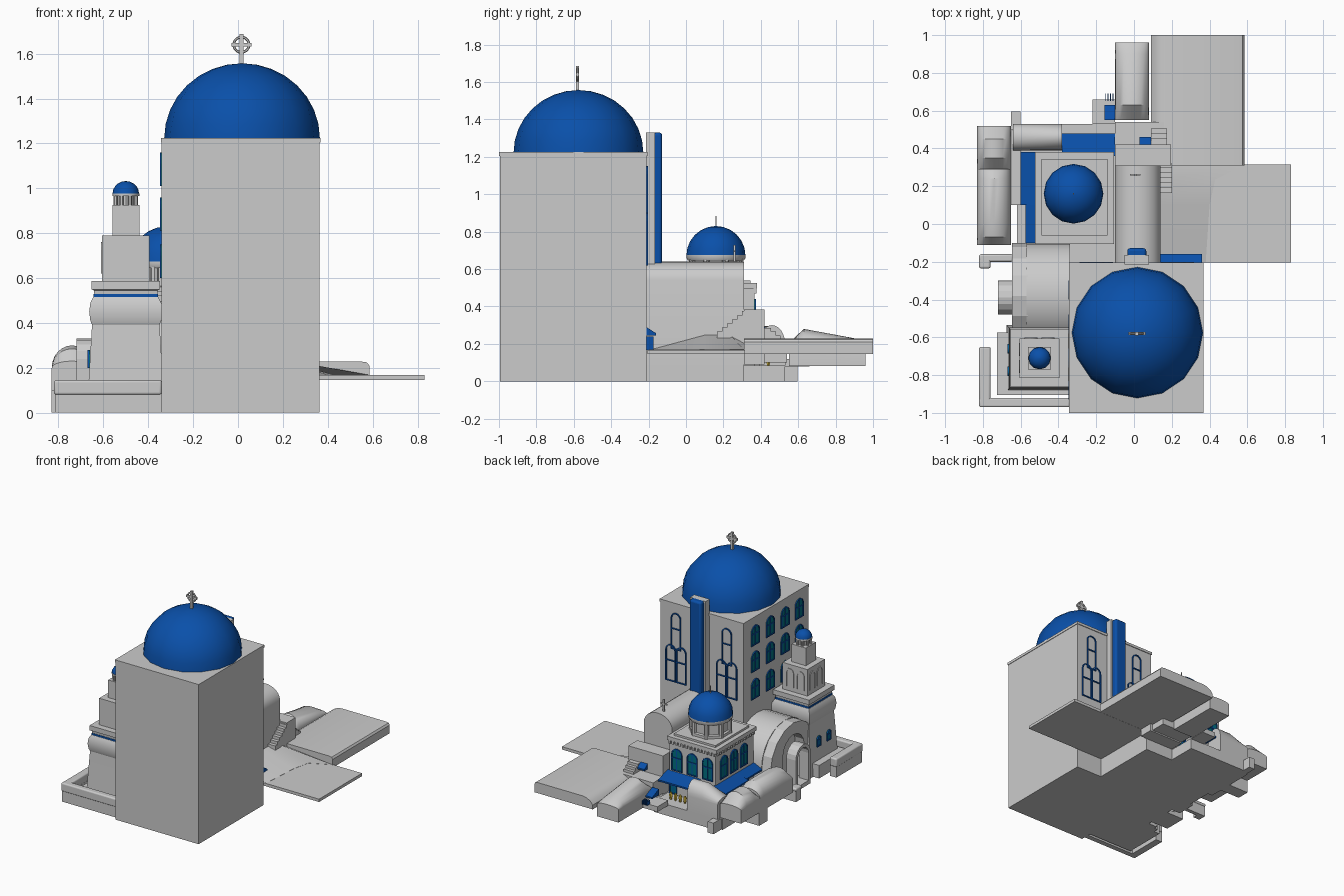
import bpy, bmesh, math
from math import sin, cos, pi

if "Cube" in bpy.data.objects:
    bpy.data.objects.remove(bpy.data.objects["Cube"])

def material(name, c):
    m = bpy.data.materials.new(name)
    m.diffuse_color = (*c, 1)
    m.use_nodes = True
    m.node_tree.nodes["Principled BSDF"].inputs["Base Color"].default_value = m.diffuse_color
    return m

BLUE = material("blue_paint", (0.003, 0.08, 0.4))
TEAL = material("teal_glass", (0.0, 0.16, 0.22))
YELLOW = material("yellow_flowers", (0.7, 0.5, 0.05))

def loft(name, rings, mat=None, bevel=0, smooth=True):
    """Skin equal-length point rings and cap both ends."""
    bm = bmesh.new()
    vs = [[bm.verts.new(p) for p in r] for r in rings]
    n = len(rings[0])
    for a, b in zip(vs, vs[1:]):
        for i in range(n):
            bm.faces.new((a[i], a[(i + 1) % n], b[(i + 1) % n], b[i]))
    bm.faces.new(vs[0])
    bm.faces.new(vs[-1])
    bmesh.ops.remove_doubles(bm, verts=bm.verts, dist=1e-5)
    bmesh.ops.recalc_face_normals(bm, faces=bm.faces)
    me = bpy.data.meshes.new(name)
    bm.to_mesh(me)
    bm.free()
    ob = bpy.data.objects.new(name, me)
    bpy.context.collection.objects.link(ob)
    if mat:
        me.materials.append(mat)
    if bevel:
        b = ob.modifiers.new("bevel", 'BEVEL')
        b.width, b.segments = bevel, 3
    if smooth:
        bpy.ops.object.select_all(action='DESELECT')
        ob.select_set(True)
        bpy.context.view_layer.objects.active = ob
        bpy.ops.object.shade_smooth_by_angle(angle=math.radians(35))
    return ob

def rect(x0, x1, y0, y1, z):
    return [(x0, y0, z), (x1, y0, z), (x1, y1, z), (x0, y1, z)]

def box(name, x0, x1, y0, y1, z0, z1, mat=None, bevel=0):
    return loft(name, [rect(x0, x1, y0, y1, z0), rect(x0, x1, y0, y1, z1)], mat, bevel, bevel > 0)

def lathe(name, cx, cy, prof, seg, mat=None, turn=0.0):
    return loft(name, [[(cx + r * cos(turn + 2 * pi * i / seg), cy + r * sin(turn + 2 * pi * i / seg), z)
                        for i in range(seg)] for r, z in prof], mat)

def dome(name, cx, cy, z, r, h, seg, n):
    prof = [(max(r * cos(pi / 2 * k / n), 0.002), z + h * sin(pi / 2 * k / n)) for k in range(n + 1)]
    lathe(name, cx, cy, prof, seg, BLUE)

def square_tower(name, cx, cy, prof, mat=None):
    loft(name, [rect(cx - h, cx + h, cy - h, cy + h, z) for h, z in prof], mat)

def vault(name, axis, b0, b1, z0, zs, rise, stations):
    """Barrel vault; stations = (position along axis, fraction of rise)."""
    rings, c, w = [], (b0 + b1) / 2, (b1 - b0) / 2
    for a, f in stations:
        prof = [(b0, z0)] + [(c - w * cos(pi * k / 12), zs + rise * f * sin(pi * k / 12)) for k in range(13)] + [(b1, z0)]
        rings.append([(a, b, z) if axis == 'x' else (b, a, z) for b, z in prof])
    loft(name, rings)

def on_wall(side, c):
    if side == 'back':
        return lambda u, d, z: (u, c + d, z)
    return lambda u, d, z: (c - d, u, z)

def arch_path(u, z, w, h, n=8):
    r = w / 2
    return [(u - r, z)] + [(u - r * cos(pi * k / n), z + h - r + r * sin(pi * k / n)) for k in range(n + 1)] + [(u + r, z)]

def arch_band(name, f, u, z, w, h, t, depth, mat=None, top=None):
    rings = []
    for (a, b), (c, d) in zip(arch_path(u, z, w, h), arch_path(u, z, w - 2 * t, h - (top or t))):
        rings.append([f(a, 0, b), f(a, depth, b), f(c, depth, d), f(c, 0, d)])
    loft(name, rings, mat, smooth=False)

def bar(name, f, u0, u1, z0, z1, depth, mat):
    loft(name, [[f(u0, d, z0), f(u1, d, z0), f(u1, d, z1), f(u0, d, z1)] for d in (0, depth)], mat, smooth=False)

def window(name, side, c, u, z, w, h, glass=True):
    f = on_wall(side, c)
    if glass:
        p = arch_path(u, z, w, h)
        loft(name + "_glass", [[f(a, d, b) for a, b in p] for d in (-0.002, 0.003)], TEAL, smooth=False)
        bar(name + "_mullion", f, u - 0.003, u + 0.003, z, z + h - 0.004, 0.006, BLUE)
    arch_band(name + "_frame", f, u, z, w, h, 0.008, 0.008, BLUE)
    for k in (0, 0.55):
        bar(name + "_rail", f, u - w / 2, u + w / 2, z + h * k, z + h * k + 0.008, 0.008, BLUE)

# Main tower with cornice, dome and ringed cross
box("main_tower", -0.34, 0.363, -0.995, -0.21, 0, 1.205)
box("main_cornice", -0.343, 0.367, -1.0, -0.205, 1.205, 1.225)
dome("main_dome", 0.018, -0.575, 1.222, 0.347, 0.335, 16, 8)
box("cross_post", 0.006, 0.024, -0.589, -0.571, 1.54, 1.687)
box("cross_arms", -0.03, 0.06, -0.587, -0.573, 1.632, 1.648)
bpy.ops.mesh.primitive_torus_add(major_radius=0.034, minor_radius=0.006, major_segments=20, minor_segments=6,
                                 location=(0.015, -0.58, 1.64), rotation=(pi / 2, 0, 0))
bpy.context.object.name = "cross_ring"

# Tower rear pilaster and tall blue fin
box("rear_pilaster", -0.05, 0.08, -0.215, -0.165, 0.55, 1.33)
box("blue_fin", -0.035, 0.065, -0.18, -0.128, 0.6, 1.33, BLUE, 0.015)

# Tower windows
for y in (-0.35, -0.53, -0.71, -0.88):
    for z in (0.6, 0.81, 1.01):
        window("side_window", 'left', -0.34, y, z, 0.1, 0.15)
for s in (-1, 1):
    x = 0.015 + s * 0.215
    window("rear_upper_arch", 'back', -0.21, x, 0.87, 0.085, 0.28, False)
    for k in (-1, 1):
        window("rear_lower_arch", 'back', -0.21, x + k * 0.045, 0.62, 0.085, 0.28, False)

# Small church: block, dentilled cornice, drum and dome
box("podium", -0.62, 0.14, -0.21, 0.31, 0, 0.09)
box("rear_podium", -0.62, -0.1, 0.3, 0.53, 0, 0.085)
box("church_block", -0.505, -0.115, -0.095, 0.365, 0, 0.5)
box("church_cornice", -0.525, -0.105, -0.105, 0.38, 0.495, 0.525)
box("church_roof_step", -0.49, -0.14, -0.06, 0.345, 0.52, 0.54)
for i in range(14):
    box("dentil", -0.505 + i * 0.029, -0.49 + i * 0.029, 0.36, 0.376, 0.47, 0.496)
    box("dentil", -0.52, -0.5, -0.09 + i * 0.033, -0.075 + i * 0.033, 0.47, 0.496)
for x in (-0.18, -0.31, -0.44):
    window("church_rear_window", 'back', 0.365, x, 0.27, 0.09, 0.17)
for y in (0.265, 0.145, 0.025):
    window("church_side_window", 'left', -0.505, y, 0.27, 0.09, 0.17)
lathe("drum", -0.32, 0.16, [(0.15, 0.53), (0.15, 0.56), (0.135, 0.565), (0.135, 0.66)], 8, None, pi / 8)
lathe("drum_ring", -0.32, 0.16, [(0.15, 0.645), (0.158, 0.66), (0.158, 0.675)], 16)
for i in range(8):
    a = pi / 8 + i * pi / 4
    lathe("drum_pillar", -0.32 + 0.135 * cos(a), 0.16 + 0.135 * sin(a), [(0.018, 0.54), (0.018, 0.66)], 8)
dome("church_dome", -0.32, 0.16, 0.672, 0.158, 0.158, 16, 6)
box("dome_spike", -0.323, -0.317, 0.157, 0.163, 0.82, 0.885)

# Vaulted nave with gable cross
vault("nave", 'y', -0.1, 0.14, 0, 0.54, 0.1, [(-0.21, 1), (0.31, 1)])
box("nave_cross_post", 0.0, 0.012, 0.255, 0.265, 0.62, 0.73)
box("nave_cross_arms", -0.022, 0.034, 0.256, 0.264, 0.69, 0.7)

# Landing and stairs
box("landing", -0.1, 0.195, 0.31, 0.42, 0.09, 0.385)
box("lower_landing", -0.1, 0.175, 0.42, 0.54, 0.1, 0.225)
for i in range(6):
    box("stair", 0.14, 0.2, 0.165 + i * 0.027, 0.32, 0.15, 0.265 + i * 0.022)
for i in range(4):
    box("lower_step", 0.09, 0.175, 0.42, 0.53 - i * 0.025, 0.2, 0.225 + i * 0.02)

# Right terrace, sloped mound and raised slab with a rounded inner edge
box("terrace", 0.12, 0.83, -0.205, 0.315, 0.146, 0.168)
mound = [(-0.2, 0.169, 0.38), (0.1, 0.25, 0.4), (0.235, 0.25, 0.43), (0.31, 0.21, 0.58)]
loft("mound", [[(0.13, y, 0.15), (0.13, y, z), (x, y, 0.169), (x, y, 0.15)] for y, z, x in mound])
slab = [(0.09, 0.147), (0.09, 0.18), (0.11, 0.205), (0.14, 0.221), (0.175, 0.228), (0.55, 0.228), (0.575, 0.224),
        (0.585, 0.21), (0.585, 0.147)]
loft("raised_slab", [[(x, y, z) for x, z in slab] for y in (0.31, 1.0)])

# Rounded rear and left houses
vault("rear_house", 'y', -0.1, 0.08, 0.082, 0.18, 0.1, [(0.55, 0.25), (0.63, 1), (0.9, 0.5), (0.96, 0.15)])
vault("left_house_long", 'y', -0.83, -0.65, 0.1, 0.2, 0.1, [(-0.11, 0.3), (-0.07, 0.85), (0.0, 1), (0.24, 1), (0.29, 0.6)])
vault("left_house_hip", 'y', -0.83, -0.65, 0.1, 0.2, 0.1, [(0.29, 0.3), (0.35, 0.95), (0.45, 0.95), (0.52, 0.2)])
vault("back_house", 'x', 0.39, 0.53, 0.08, 0.2, 0.1, [(-0.64, 0.3), (-0.5, 1), (-0.38, 1)])
box("left_link", -0.66, -0.6, 0.1, 0.5, 0, 0.2)
box("low_wall", -0.65, -0.6, 0.3, 0.595, 0, 0.085)
box("back_porch", -0.22, -0.1, 0.53, 0.66, 0.08, 0.12)
for i in range(4):
    box("porch_rail", -0.152 + i * 0.013, -0.148 + i * 0.013, 0.65, 0.69, 0.12, 0.15, BLUE)

# Blue awnings and shop fronts
def awning(name, x0, x1, y0, y1, z, side):
    top = rect(x0, x1, y0, y1, z + 0.012)
    lift = {'back': (0, 1), 'left': (1, 2)}[side]
    top = [(x, y, zz + (0.035 if i in lift else 0)) for i, (x, y, zz) in enumerate(top)]
    loft(name, [rect(x0, x1, y0, y1, z), top], BLUE, smooth=False)

awning("rear_awning", -0.38, -0.1, 0.36, 0.48, 0.215, 'back')
awning("side_awning", -0.6, -0.5, 0.1, 0.38, 0.2, 'left')
awning("side_awning_low", -0.575, -0.5, -0.1, 0.1, 0.2, 'left')
awning("porch_awning", -0.155, -0.1, 0.55, 0.63, 0.15, 'back')
awning("landing_awning", 0.03, 0.09, 0.41, 0.46, 0.25, 'back')
awning("tower_awning", 0.14, 0.36, -0.215, -0.16, 0.245, 'back')
box("tower_door", 0.2, 0.27, -0.21, -0.175, 0.168, 0.24, BLUE)
for x in (-0.33, -0.15):
    window("shop_door", 'back', 0.366, x, 0.09, 0.06, 0.11)
for y in (0.0, 0.2):
    window("shop_side_door", 'left', -0.506, y, 0.09, 0.06, 0.11)
for i in range(4):
    lathe("flower_pot", -0.3 + i * 0.04, 0.44, [(0.008, 0.085), (0.014, 0.12), (0.005, 0.14)], 6, YELLOW)
    lathe("flower_pot", -0.55, 0.02 + i * 0.04, [(0.008, 0.085), (0.014, 0.12), (0.005, 0.14)], 6, YELLOW)

# Side chapel vault with a deep arched mouth and inner porch
vault("chapel_vault", 'x', -0.66, -0.1, 0, 0.22, 0.26, [(-0.57, 1), (-0.34, 1)])
arch_band("chapel_mouth", on_wall('left', -0.56), -0.38, 0, 0.56, 0.48, 0.15, 0.085, top=0.09)
arch_band("chapel_porch", on_wall('left', -0.64), -0.39, 0, 0.18, 0.33, 0.025, 0.08)
box("porch_step", -0.72, -0.57, -0.48, -0.3, 0, 0.03)

# Bell tower in stacked tiers
square_tower("bell_base", -0.5, -0.71, [(0.175, 0), (0.165, 0.15), (0.15, 0.4)])
box("bell_plinth", -0.725, -0.34, -0.905, -0.575, 0, 0.1)
square_tower("bell_bulge", -0.5, -0.71, [(0.15, 0.39), (0.158, 0.41), (0.163, 0.45), (0.158, 0.49), (0.145, 0.515)])
square_tower("bell_stripe", -0.5, -0.71, [(0.143, 0.513), (0.143, 0.528)], BLUE)
square_tower("bell_cornice", -0.5, -0.71, [(0.14, 0.525), (0.142, 0.545), (0.153, 0.55), (0.153, 0.587)])
square_tower("bell_storey", -0.5, -0.71, [(0.105, 0.58), (0.105, 0.79)])
square_tower("bell_upper", -0.5, -0.71, [(0.06, 0.785), (0.06, 0.925)])
for k in (-0.045, 0.045):
    arch_band("bell_niche", on_wall('left', -0.605), -0.71 + k, 0.62, 0.07, 0.14, 0.012, 0.005)
    arch_band("bell_niche", on_wall('back', -0.605), -0.5 + k, 0.62, 0.07, 0.14, 0.012, 0.005)
for y in (-0.78, -0.66):
    window("bell_base_window", 'left', -0.662, y, 0.2, 0.05, 0.08)
lathe("lantern_core", -0.5, -0.71, [(0.04, 0.92), (0.04, 0.975)], 8)
for i in range(8):
    a = pi / 8 + i * pi / 4
    lathe("lantern_pillar", -0.5 + 0.05 * cos(a), -0.71 + 0.05 * sin(a), [(0.009, 0.92), (0.009, 0.97)], 6)
lathe("lantern_ring", -0.5, -0.71, [(0.06, 0.965), (0.06, 0.978)], 12)
dome("bell_dome", -0.5, -0.71, 0.977, 0.059, 0.055, 12, 5)

# Low garden walls with caps
for n, x0, x1, y0, y1 in (("front_wall", -0.82, -0.34, -0.97, -0.92), ("front_wall_return", -0.82, -0.76, -0.97, -0.65),
                          ("left_wall", -0.82, -0.64, -0.2, -0.16), ("left_wall_return", -0.82, -0.76, -0.235, -0.16)):
    box(n, x0 + 0.005, x1, y0 + 0.005, y1 - 0.005, 0, 0.085)
    box(n + "_cap", x0, x1, y0, y1, 0.08, 0.105 if "left" in n else 0.145, None, 0.01)
box("left_house_base", -0.83, -0.65, 0.2, 0.3, 0, 0.11)
